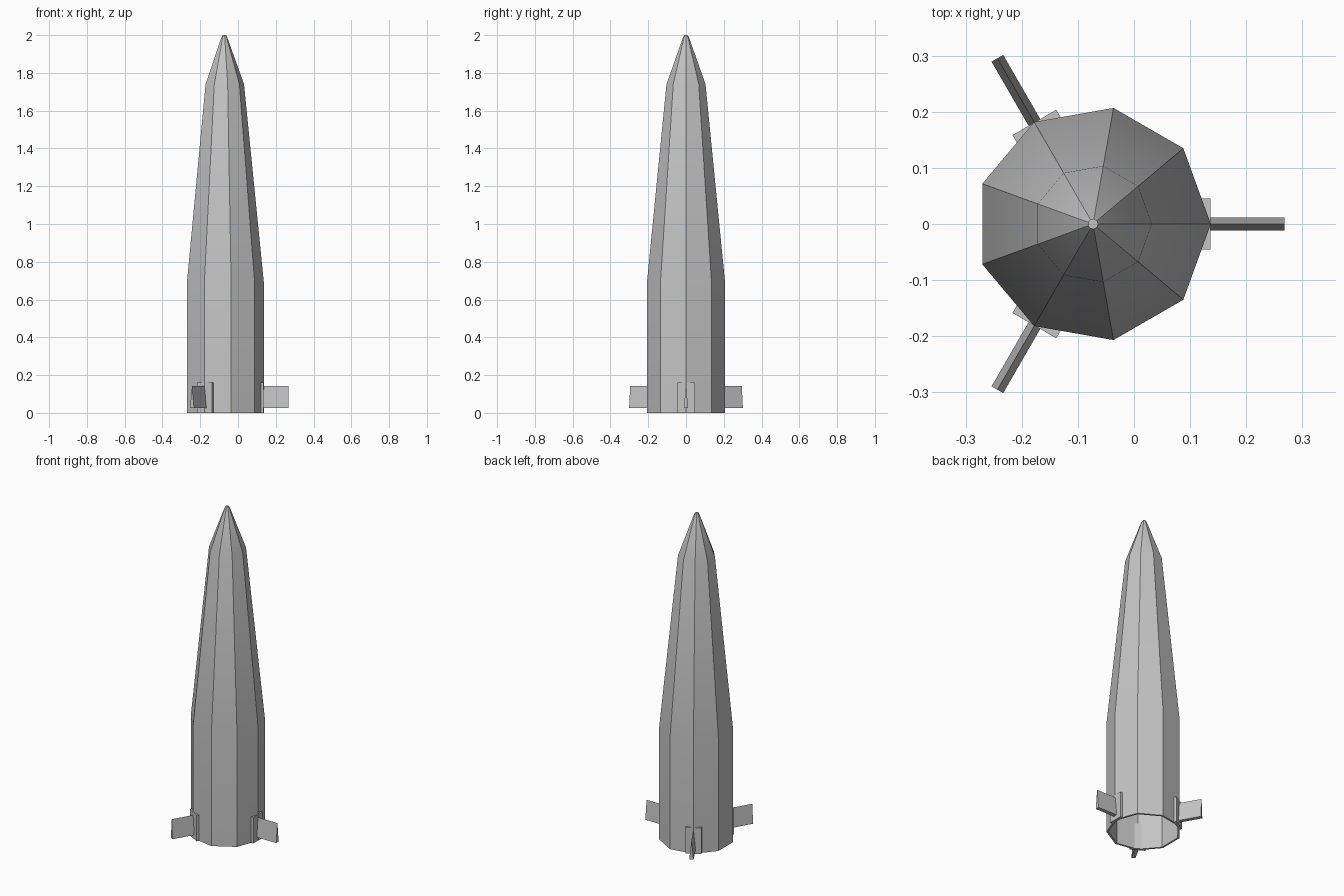
import bpy, bmesh, math
from mathutils import Matrix, Vector

cube = bpy.data.objects.get("Cube")
if cube:
    bpy.data.objects.remove(cube, do_unlink=True)

AXIS_X = -0.073   # hull axis; the fins make the whole model centred
SIDES = 9

grey = bpy.data.materials.new("hull grey")
grey.use_nodes = True
colour = (0.55, 0.55, 0.55, 1)
grey.diffuse_color = colour
grey.node_tree.nodes["Principled BSDF"].inputs["Base Color"].default_value = colour


def add_object(name, bm, angle=0):
    bmesh.ops.recalc_face_normals(bm, faces=bm.faces)
    mesh = bpy.data.meshes.new(name)
    bm.to_mesh(mesh)
    bm.free()
    mesh.materials.append(grey)
    obj = bpy.data.objects.new(name, mesh)
    obj.matrix_world = Matrix.Translation((AXIS_X, 0, 0)) @ Matrix.Rotation(angle, 4, "Z")
    bpy.context.collection.objects.link(obj)
    return obj


def lathe(profile):
    """Nine-sided shell from (radius, height) points, capped at radius zero."""
    bm = bmesh.new()
    rings = []
    for r, z in profile:
        if r == 0:
            rings.append([bm.verts.new((0, 0, z))] * SIDES)
        else:
            rings.append([bm.verts.new((r * math.cos(i * math.tau / SIDES),
                                        r * math.sin(i * math.tau / SIDES), z))
                          for i in range(SIDES)])
    for low, high in zip(rings, rings[1:]):
        for i in range(SIDES):
            j = (i + 1) % SIDES
            corners = [low[i], low[j], high[j], high[i]]
            bm.faces.new(list(dict.fromkeys(corners)))
    return bm


# Hollow hull: inside wall, rim, outside wall and blunt tip
hull_profile = [(0, 1.94), (0.093, 1.73), (0.198, 0.69), (0.198, 0),
                (0.21, 0), (0.21, 0.69), (0.105, 1.74),
                (0.017, 1.985), (0.009, 2.0), (0, 2.0)]
hull = add_object("hull", lathe(hull_profile))
bpy.ops.object.select_all(action="DESELECT")
hull.select_set(True)
bpy.context.view_layer.objects.active = hull
bpy.ops.object.shade_smooth_by_angle(angle=math.radians(30))


def mount():
    bm = bmesh.new()
    bmesh.ops.create_cube(bm, size=1)
    bmesh.ops.scale(bm, vec=(0.018, 0.09, 0.16), verts=bm.verts)
    bmesh.ops.translate(bm, vec=(0.2, 0, 0.08), verts=bm.verts)
    return bm


def fin():
    # Wedge, thick at the bottom and sharp on top
    bm = bmesh.new()
    section = [(-0.012, 0.025), (0.012, 0.025), (0, 0.143)]
    face = bm.faces.new([bm.verts.new((0.206, y, z)) for y, z in section])
    new = bmesh.ops.extrude_face_region(bm, geom=[face])["geom"]
    verts = [v for v in new if isinstance(v, bmesh.types.BMVert)]
    bmesh.ops.translate(bm, vec=Vector((0.135, 0, 0)), verts=verts)
    # Extruding keeps the start face, closing the root end
    return bm


# Three fins, each on its mounting plate
for k, place in enumerate(("left", "back_right", "front_right")):
    turn = k * math.tau / 3
    add_object(place + "_fin_mount", mount(), turn)
    add_object(place + "_fin", fin(), turn)
